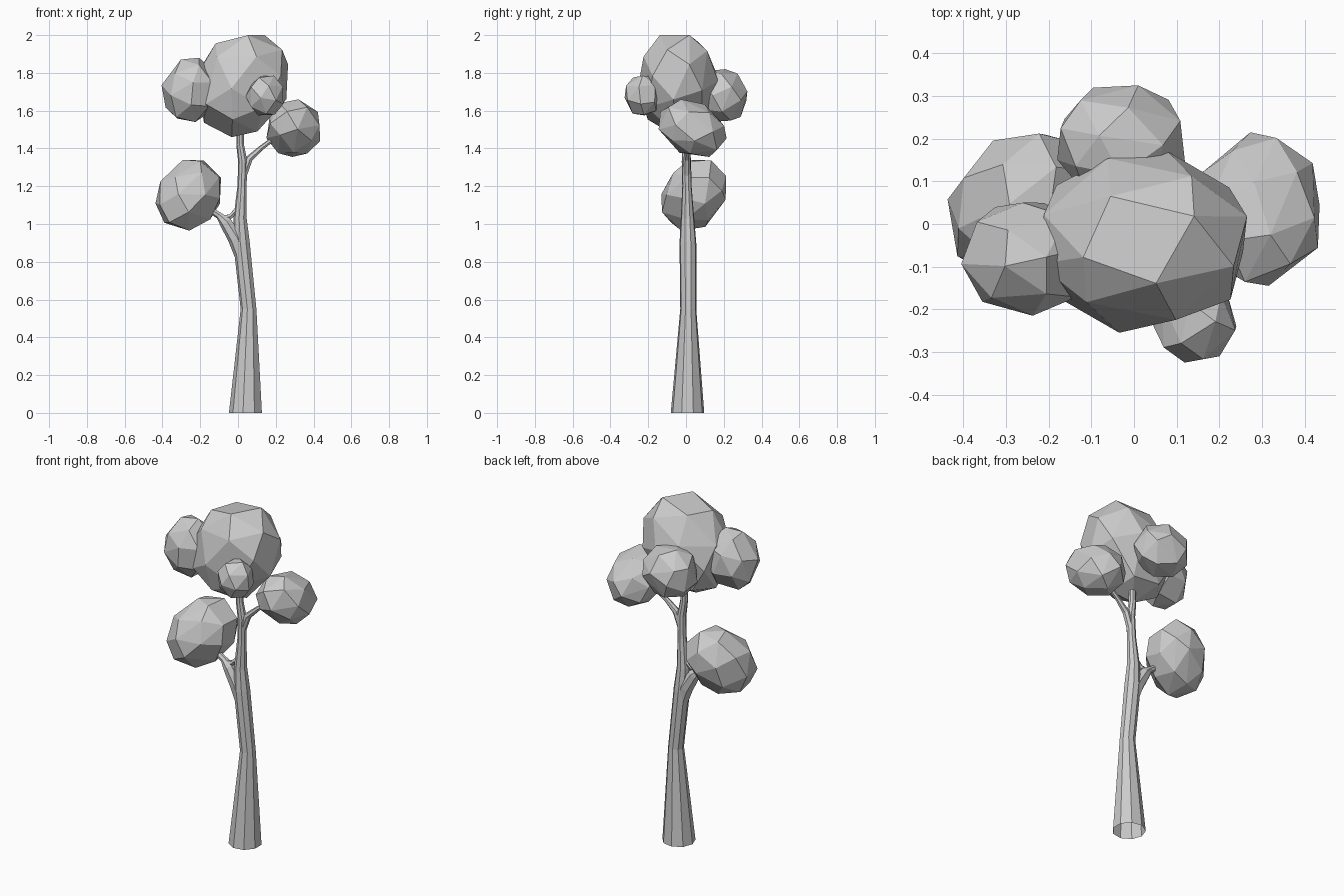
import bpy, bmesh, math, random
from mathutils import Vector, Matrix

default = bpy.data.objects.get("Cube")
if default:
    bpy.data.objects.remove(default)

grey = bpy.data.materials.new("plain grey")
grey.use_nodes = True
GREY = (0.6, 0.6, 0.6, 1)
grey.diffuse_color = GREY
grey.node_tree.nodes["Principled BSDF"].inputs["Base Color"].default_value = GREY


def finish(name, bm):
    bmesh.ops.recalc_face_normals(bm, faces=bm.faces)
    mesh = bpy.data.meshes.new(name)
    bm.to_mesh(mesh)
    bm.free()
    mesh.materials.append(grey)
    obj = bpy.data.objects.new(name, mesh)
    bpy.context.collection.objects.link(obj)
    return obj


def limb(name, path, sides, cap_end=True):
    """Faceted tube along (x, y, z, radius) stations, open at its start."""
    bm = bmesh.new()
    pts = [Vector(p[:3]) for p in path]
    rings = []
    for i, p in enumerate(pts):
        along = pts[min(i + 1, len(pts) - 1)] - pts[max(i - 1, 0)]
        if i == 0 and p.z == 0:
            along = Vector((0, 0, 1))
        turn = Vector((0, 0, 1)).rotation_difference(along.normalized())
        ring = []
        for k in range(sides):
            a = math.tau * (k + 0.5) / sides
            spoke = Vector((math.cos(a), math.sin(a), 0)) * path[i][3]
            ring.append(bm.verts.new(p + turn @ spoke))
        rings.append(ring)
    for low, high in zip(rings, rings[1:]):
        for k in range(sides):
            n = (k + 1) % sides
            bm.faces.new((low[k], low[n], high[n], high[k]))
    if cap_end:
        bm.faces.new(rings[-1])
    return finish(name, bm)


def leaf_clump(name, low, high, lean, count, seed):
    """Faceted hull of scattered points, stretched along lean, fitted to a box."""
    rng = random.Random(seed)
    spin = Matrix.Rotation(rng.uniform(0, 6), 3, 'X') @ Matrix.Rotation(rng.uniform(0, 6), 3, 'Y')
    lean = Vector(lean)
    pts = []
    for i in range(count):
        z = 1 - 2 * (i + 0.5) / count
        a = i * math.pi * (3 - math.sqrt(5)) + rng.uniform(-0.15, 0.15)
        r = math.sqrt(1 - z * z)
        p = spin @ Vector((r * math.cos(a), r * math.sin(a), z))
        pts.append(p + lean * p.dot(lean))
    for axis in range(3):
        small = min(p[axis] for p in pts)
        large = max(p[axis] for p in pts)
        for p in pts:
            t = (p[axis] - small) / (large - small)
            p[axis] = low[axis] + t * (high[axis] - low[axis])
    bm = bmesh.new()
    for p in pts:
        bm.verts.new(p)
    bmesh.ops.convex_hull(bm, input=bm.verts)
    # Merge nearly flat neighbours into larger facets
    bmesh.ops.dissolve_limit(bm, angle_limit=math.radians(7), verts=bm.verts, edges=bm.edges)
    return finish(name, bm)


# Trunk with a flared foot and a gentle bend
limb("trunk", [(0.042, 0.008, 0, 0.09), (0.057, 0.012, 0.55, 0.043),
               (0.02, 0.01, 0.9, 0.045), (0.012, 0.008, 1.03, 0.036),
               (0.022, 0.005, 1.2, 0.025), (0.026, 0.002, 1.33, 0.025),
               (0.012, 0, 1.42, 0.021), (0.012, 0, 1.56, 0.018)], 9)

# Side branches
limb("lower_branch", [(0.03, 0.01, 0.8, 0.035), (-0.01, 0.01, 0.92, 0.042),
                      (-0.065, 0.01, 1.01, 0.034), (-0.1, 0.01, 1.045, 0.019),
                      (-0.16, 0.01, 1.085, 0.016)], 7)
limb("lower_branch_fork", [(-0.085, 0.01, 1.03, 0.016), (-0.04, 0.008, 1.04, 0.014),
                           (0.0, 0.005, 1.08, 0.016)], 6)
limb("upper_branch", [(0.026, 0.003, 1.25, 0.02), (0.06, 0.005, 1.345, 0.02),
                      (0.12, 0.01, 1.4, 0.014), (0.2, 0.02, 1.46, 0.012)], 7)

# Leaf clumps
leaf_clump("main_crown", (-0.225, -0.255, 1.46), (0.265, 0.17, 2.0), (0.25, 0, 0.3), 26, 4)
leaf_clump("crown_left_clump", (-0.405, -0.215, 1.54), (-0.1, 0.05, 1.88), (0.1, 0, 0.2), 24, 2)
leaf_clump("crown_back_clump", (-0.18, 0.05, 1.54), (0.12, 0.325, 1.82), (0, 0.2, -0.1), 24, 3)
leaf_clump("crown_front_clump", (0.04, -0.325, 1.575), (0.24, -0.13, 1.785), (0.1, 0, -0.1), 20, 5)
leaf_clump("right_clump", (0.15, -0.145, 1.355), (0.435, 0.215, 1.66), (0, 0.4, -0.35), 26, 6)
leaf_clump("lower_left_clump", (-0.437, -0.13, 0.965), (-0.09, 0.212, 1.34), (0.25, 0.3, 0.35), 28, 7)
